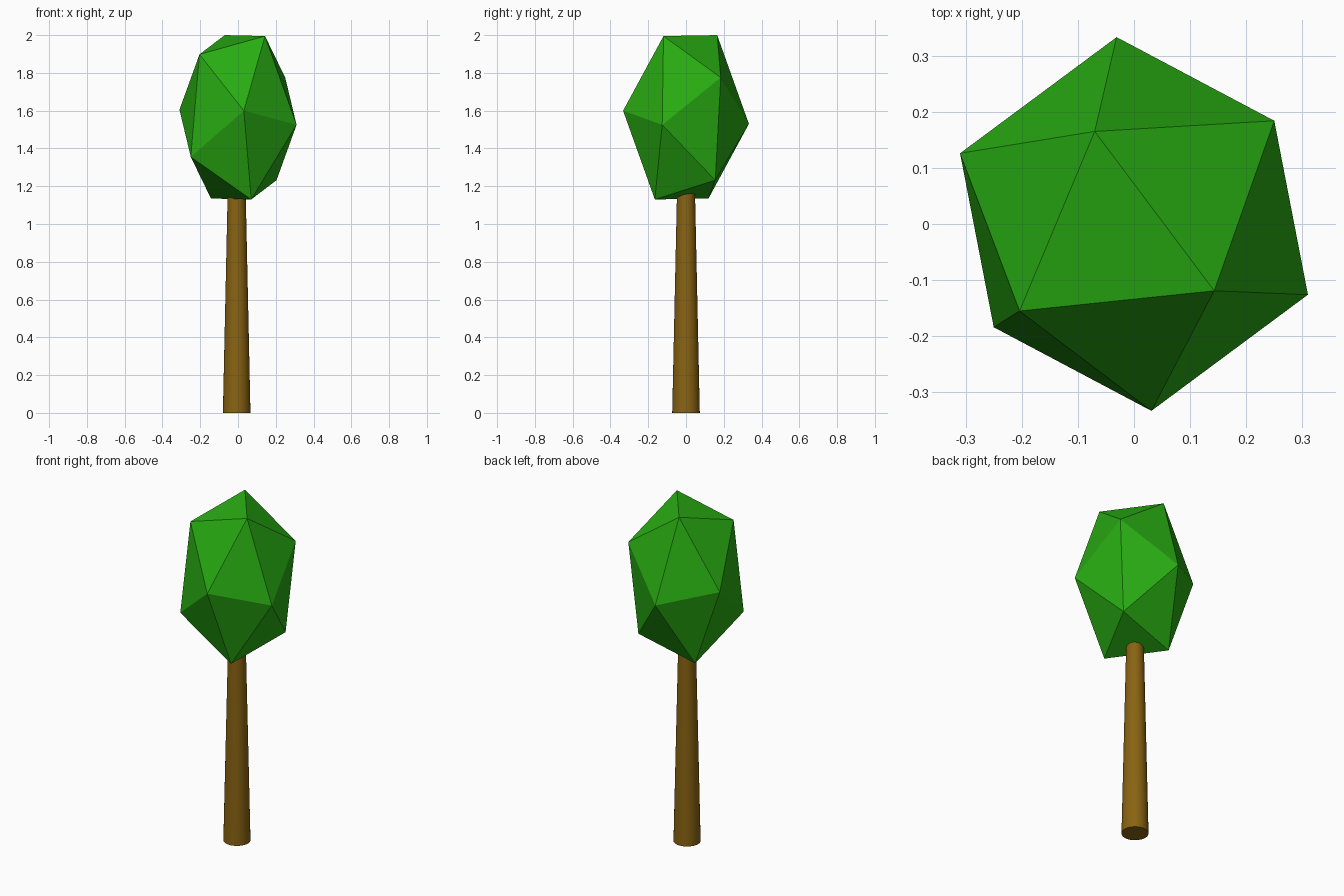
import bpy, bmesh
from mathutils import Vector

if "Cube" in bpy.data.objects:
    bpy.data.objects.remove(bpy.data.objects["Cube"])


def material(name, color):
    mat = bpy.data.materials.new(name)
    mat.diffuse_color = (*color, 1)
    mat.use_nodes = True
    mat.node_tree.nodes["Principled BSDF"].inputs["Base Color"].default_value = mat.diffuse_color
    return mat


# Trunk: tapered round column, its top hidden inside the crown
TRUNK_HEIGHT = 1.2
bpy.ops.mesh.primitive_cone_add(vertices=32, radius1=0.073, radius2=0.047,
                                depth=TRUNK_HEIGHT,
                                location=(-0.007, 0, TRUNK_HEIGHT / 2))
trunk = bpy.context.object
trunk.name = "trunk"
bpy.ops.object.shade_smooth_by_angle()
trunk.data.materials.append(material("bark", (0.25, 0.125, 0.006)))

# Crown: tilted, stretched icosahedron; six corners plus their opposites
half = [(-0.07, 0.165, 0.435), (-0.204, -0.155, 0.333), (0.143, -0.119, 0.43),
        (0.25, 0.184, 0.21), (-0.31, 0.126, 0.04), (0.031, -0.333, 0.035)]
bm = bmesh.new()
for corner in half:
    for side in (1, -1):
        bm.verts.new(Vector(corner) * side)
bmesh.ops.convex_hull(bm, input=bm.verts)
bmesh.ops.recalc_face_normals(bm, faces=bm.faces)
mesh = bpy.data.meshes.new("crown")
bm.to_mesh(mesh)
bm.free()
crown = bpy.data.objects.new("crown", mesh)
crown.location.z = 1.565
bpy.context.collection.objects.link(crown)
mesh.materials.append(material("leaves", (0.021, 0.41, 0.006)))
